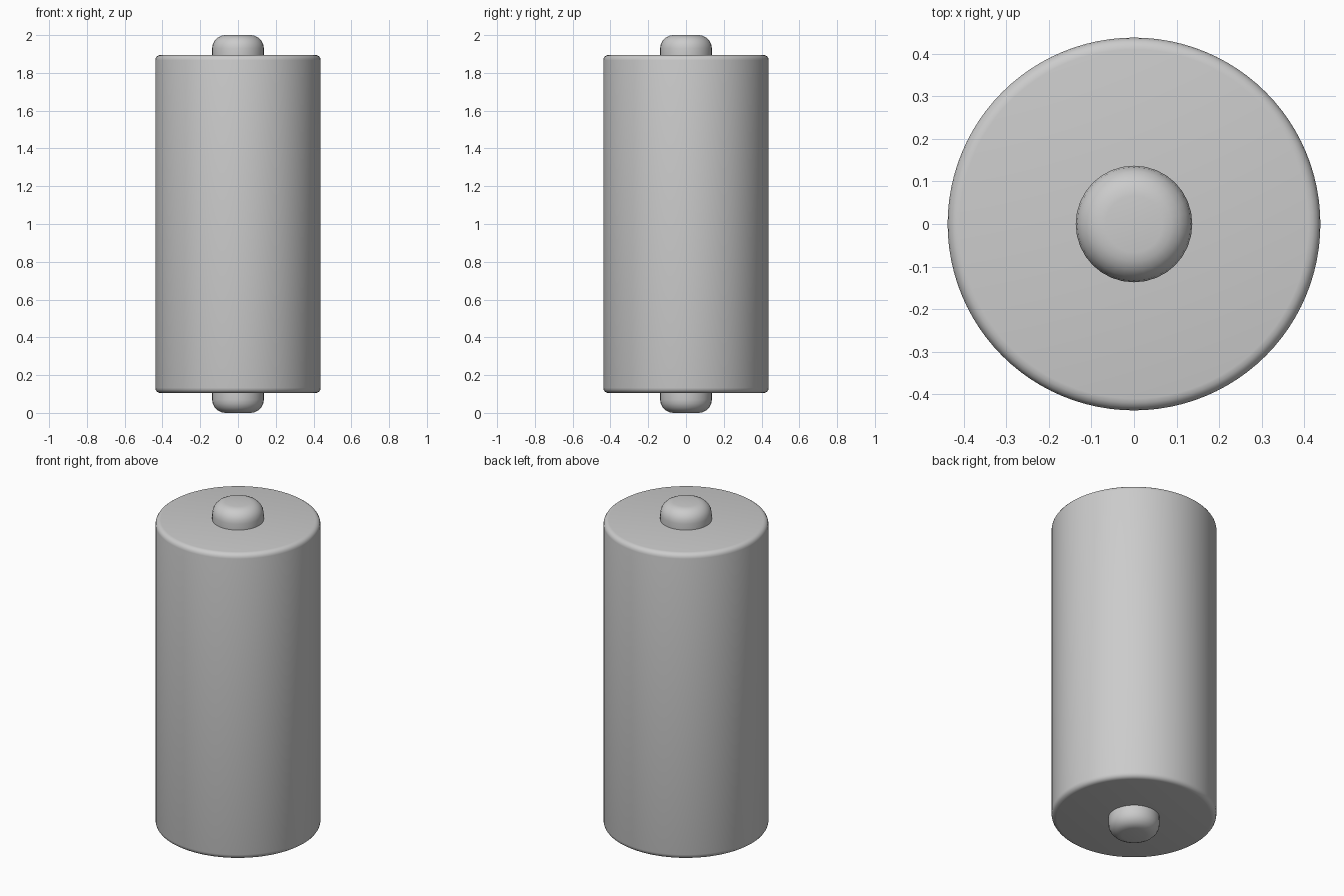
import bpy
import bmesh
import math

cube = bpy.data.objects.get("Cube")
if cube:
    bpy.data.objects.remove(cube, do_unlink=True)

# Single plain grey
grey = bpy.data.materials.new("plain grey")
grey.use_nodes = True
colour = (0.6, 0.6, 0.6, 1)
grey.diffuse_color = colour
grey.node_tree.nodes["Principled BSDF"].inputs["Base Color"].default_value = colour


def rounded_cylinder(name, radius, bottom, top, rounding, sides, steps):
    """Upright cylinder with both rims rounded."""
    bm = bmesh.new()
    bmesh.ops.create_cone(bm, cap_ends=True, segments=sides,
                          radius1=radius, radius2=radius, depth=top - bottom)
    rims = [e for e in bm.edges
            if abs(e.verts[0].co.z - e.verts[1].co.z) < 0.001]
    bmesh.ops.bevel(bm, geom=rims, offset=rounding, segments=steps,
                    profile=0.5, affect='EDGES')
    mesh = bpy.data.meshes.new(name)
    bm.to_mesh(mesh)
    bm.free()
    mesh.materials.append(grey)
    obj = bpy.data.objects.new(name, mesh)
    obj.location.z = (top + bottom) / 2
    bpy.context.collection.objects.link(obj)
    bpy.ops.object.select_all(action='DESELECT')
    obj.select_set(True)
    bpy.context.view_layer.objects.active = obj
    bpy.ops.object.shade_smooth_by_angle(angle=math.radians(35))
    return obj


# Main drum and the two end pegs
rounded_cylinder("drum", 0.438, 0.105, 1.895, 0.028, 96, 4)
rounded_cylinder("top_peg", 0.137, 1.80, 2.0, 0.07, 32, 5)
rounded_cylinder("bottom_peg", 0.137, 0.0, 0.20, 0.07, 32, 5)
